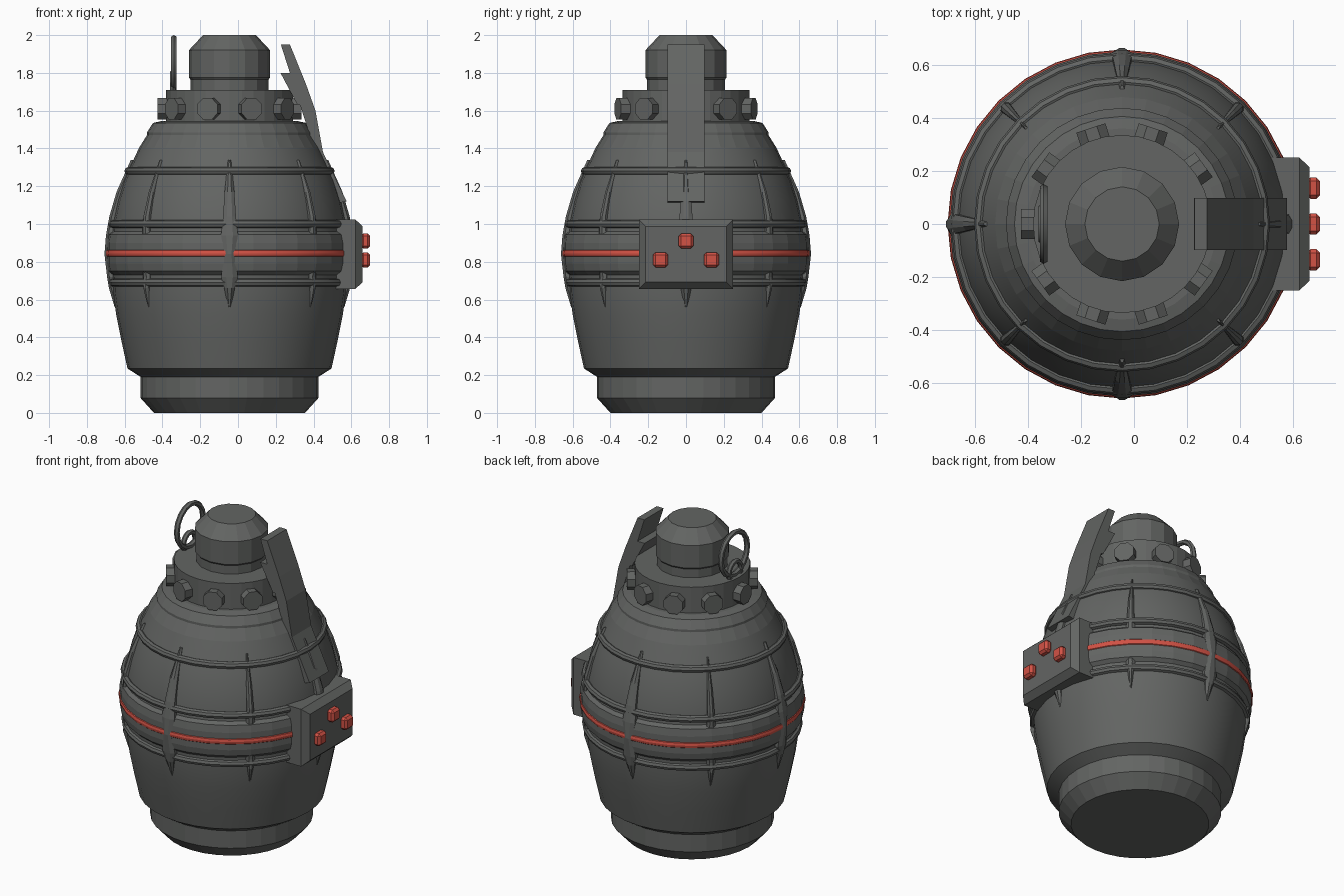
import bpy, bmesh
from math import sin, cos, pi, radians
from mathutils import Matrix, Vector

if "Cube" in bpy.data.objects:
    bpy.data.objects.remove(bpy.data.objects["Cube"])

AXIS = -0.045  # x of the body's turning axis


def material(name, rgb):
    m = bpy.data.materials.new(name)
    m.use_nodes = True
    m.diffuse_color = (*rgb, 1)
    m.node_tree.nodes["Principled BSDF"].inputs["Base Color"].default_value = (*rgb, 1)
    return m


GREY = material("gunmetal grey", (0.125, 0.13, 0.125))
RED = material("signal red", (0.65, 0.085, 0.06))


def finish(bm, name, mat, smooth=False):
    bmesh.ops.recalc_face_normals(bm, faces=bm.faces)
    me = bpy.data.meshes.new(name)
    bm.to_mesh(me)
    bm.free()
    me.materials.append(mat)
    ob = bpy.data.objects.new(name, me)
    bpy.context.collection.objects.link(ob)
    if smooth:
        bpy.ops.object.select_all(action='DESELECT')
        ob.select_set(True)
        bpy.context.view_layer.objects.active = ob
        bpy.ops.object.shade_smooth_by_angle(angle=radians(20))
    return ob


def loft(bm, rings, closed=False):
    """Bridge equal rings of points; cap the ends unless closed."""
    vs = [[bm.verts.new(p) for p in r] for r in rings]
    n = len(vs[0])
    pairs = list(zip(vs, vs[1:])) + ([(vs[-1], vs[0])] if closed else [])
    for a, b in pairs:
        for i in range(n):
            j = (i + 1) % n
            bm.faces.new((a[i], a[j], b[j], b[i]))
    if not closed:
        bm.faces.new(vs[0])
        bm.faces.new(vs[-1])


def lathe(name, profile, sides, mat=GREY, smooth=False, closed=False):
    bm = bmesh.new()
    rings = [[(AXIS + r * cos(2 * pi * i / sides), r * sin(2 * pi * i / sides), z)
              for i in range(sides)] for r, z in profile]
    loft(bm, rings, closed)
    return finish(bm, name, mat, smooth)


def hoop(name, radius, z, tube, mat=GREY, half_height=None):
    h = half_height or tube
    prof = [(radius + tube * cos(a * pi / 4), z + h * sin(a * pi / 4)) for a in range(8)]
    return lathe(name, prof, 32, mat, True, True)


def extrude_y(name, outline, width):
    bm = bmesh.new()
    loft(bm, [[(x, y, z) for x, z in outline] for y in (-width / 2, width / 2)])
    return finish(bm, name, GREY)


# Turned body
lathe("base_foot", [(.40, 0), (.472, .08), (.472, .2), (.54, .235)], 32)
lathe("body_shell", [(.47, .19), (.54, .235), (.572, .38), (.6, .52), (.617, .64),
                     (.625, .8), (.625, .92), (.615, 1.02), (.59, 1.13), (.557, 1.23),
                     (.522, 1.31), (.478, 1.405)], 32, smooth=True)
lathe("shoulder", [(.492, 1.36), (.478, 1.405), (.437, 1.47), (.437, 1.485), (.405, 1.535),
                   (.36, 1.545)], 32)
lathe("middle_band", [(.61, .72), (.642, .75), (.65, .79), (.65, .9),
                      (.642, .945), (.61, .97)], 32)
lathe("collar", [(.335, 1.53), (.335, 1.71)], 32)
lathe("cap", [(.207, 1.7), (.207, 1.765), (.215, 1.775), (.215, 1.92), (.14, 2)], 16)

# Hoops around the body
for label, r, z in (("lower", .618, .69), ("middle", .622, 1), ("upper", .535, 1.28)):
    hoop(label + "_hoop", r, z, .022)
hoop("red_stripe", .647, .845, .01, RED, .02)

# Tapered ribs: (height, outer radius, half width); diagonal ones sit lower
RIB = [(.56, .608, .008), (.66, .638, .028), (.72, .648, .045), (.84, .662, .026),
       (.94, .654, .045), (1.04, .636, .034), (1.17, .598, .026), (1.34, .522, .008)]
for k in range(8):
    diagonal = k % 2
    bm = bmesh.new()
    turn = Matrix.Translation((AXIS, 0, 0)) @ Matrix.Rotation(k * pi / 4, 4, 'Z')
    rings = []
    for z, r, w in RIB:
        w *= .6 if diagonal else 1
        r -= .015 if diagonal and .7 < z < 1 else 0
        rings.append([turn @ Vector(p) for p in
                      ((r - .08, -w, z), (r - .012, -w, z), (r, -w * .4, z),
                       (r, w * .4, z), (r - .012, w, z), (r - .08, w, z))])
    loft(bm, rings)
    finish(bm, f"rib_{k + 1}", GREY)

# Bolts around the collar
for k in range(10):
    bm = bmesh.new()
    m = (Matrix.Translation((AXIS, 0, 1.61)) @ Matrix.Rotation(k * pi / 5, 4, 'Z')
         @ Matrix.Translation((.34, 0, 0)) @ Matrix.Rotation(pi / 2, 4, 'Y')
         @ Matrix.Rotation(pi / 8, 4, 'Z'))
    bmesh.ops.create_cone(bm, cap_ends=True, segments=8, radius1=.062, radius2=.062,
                          depth=.08, matrix=m)
    finish(bm, f"collar_bolt_{k + 1}", GREY)

# Safety lever and its bracket
extrude_y("lever", [(.227, 1.95), (.275, 1.95), (.36, 1.74), (.41, 1.6), (.45, 1.38),
                    (.575, 1.12), (.525, 1.11), (.41, 1.36), (.37, 1.5), (.31, 1.69)], .195)
extrude_y("lever_bracket", [(.225, 1.8), (.285, 1.8), (.34, 1.63), (.315, 1.63)], .195)


# Pull ring and the small link below it
def ring(name, radius, z, tube, x):
    bm = bmesh.new()
    rings = []
    for i in range(16):
        a = i * pi / 8
        rings.append([(x + tube * sin(b * pi / 3), (radius + tube * cos(b * pi / 3)) * cos(a),
                       z + (radius + tube * cos(b * pi / 3)) * sin(a)) for b in range(6)])
    loft(bm, rings, True)
    finish(bm, name, GREY, True)


ring("pull_ring", .133, 1.85, .017, -.34)
ring("pin_link", .06, 1.74, .016, -.345)

# Control box with chamfered outer face
bm = bmesh.new()
loft(bm, [[(x, sy * (.25 - c), .84 + sz * (.183 - c)) for sy, sz in
           ((-1, -1), (1, -1), (1, 1), (-1, 1))]
          for x, c in ((.5, 0), (.622, 0), (.66, .035))])
finish(bm, "control_box", GREY)

# Buttons
for k, (y, z) in enumerate(((-.135, .81), (0, .91), (.135, .81))):
    bm = bmesh.new()
    bmesh.ops.create_cube(bm, size=1, matrix=Matrix.Translation((.675, y, z))
                          @ Matrix.Diagonal((.05, .08, .08, 1)))
    bmesh.ops.bevel(bm, geom=bm.edges[:], offset=.014, segments=1, affect='EDGES')
    finish(bm, f"button_{k + 1}", RED)
